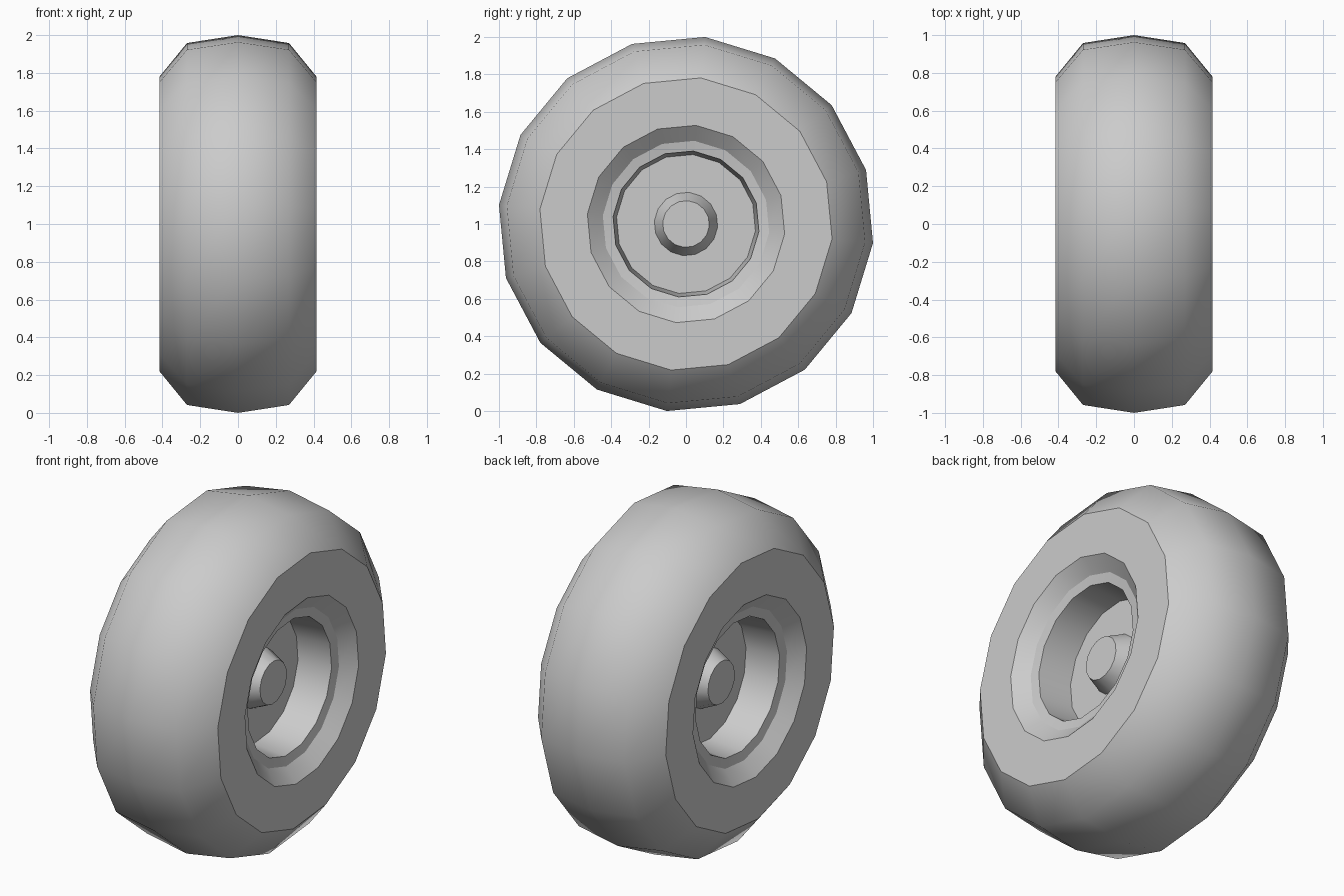
import bpy, bmesh, math

if "Cube" in bpy.data.objects:
    bpy.data.objects.remove(bpy.data.objects["Cube"])

SIDES = 16
TWIST = math.radians(5.8)   # first vertex leans slightly off vertical
CENTRE_Z = 1.0


def lathe(name, profile, sharp, cap_end=False):
    """Revolve (x, radius) points about the x axis; sharp = rings with hard edges."""
    bm = bmesh.new()
    rings = []
    for x, r in profile:
        ring = []
        for i in range(SIDES):
            a = TWIST + 2 * math.pi * i / SIDES
            ring.append(bm.verts.new((x, r * math.sin(a), CENTRE_Z + r * math.cos(a))))
        rings.append(ring)
    for a, b in zip(rings, rings[1:]):
        for i in range(SIDES):
            j = (i + 1) % SIDES
            bm.faces.new((a[i], b[i], b[j], a[j]))
    if cap_end:
        bm.faces.new(rings[-1])
    for f in bm.faces:
        f.smooth = True
    for k in sharp:
        for i in range(SIDES):
            e = bm.edges.get((rings[k][i], rings[k][(i + 1) % SIDES]))
            if e:
                e.smooth = False
    bm.normal_update()
    # outward direction: last profile point faces away from the wheel centre
    if cap_end:
        cap = max(bm.faces, key=lambda f: len(f.verts))
        bmesh.ops.recalc_face_normals(bm, faces=bm.faces)
        if cap.normal.x * profile[-1][0] < 0:
            bmesh.ops.reverse_faces(bm, faces=bm.faces)
    else:
        widest = max(bm.faces, key=lambda f: (f.calc_center_median().z))
        bmesh.ops.recalc_face_normals(bm, faces=bm.faces)
        if widest.normal.z < 0:
            bmesh.ops.reverse_faces(bm, faces=bm.faces)
    mesh = bpy.data.meshes.new(name)
    bm.to_mesh(mesh)
    bm.free()
    obj = bpy.data.objects.new(name, mesh)
    bpy.context.collection.objects.link(obj)
    return obj


# Tyre: rounded tread, flat sidewalls, chamfer down to the rim on both sides
half = [(0.27, 0.963), (0.415, 0.785), (0.415, 0.53), (0.345, 0.447)]
tyre = [(-x, r) for x, r in reversed(half)] + [(0.0, 1.005)] + half
lathe("tyre", tyre, (1, 2, 6, 7))

# Rim dish and hub cap, repeated on each side
for side, s in (("left", -1), ("right", 1)):
    rim = [(0.345, 0.447), (0.335, 0.392), (0.13, 0.373)]
    lathe("rim_" + side, [(s * x, r) for x, r in rim], (1, 2), True)
    hub = [(0.13, 0.17), (0.23, 0.125)]
    lathe("hub_cap_" + side, [(s * x, r) for x, r in hub], (1,), True)
